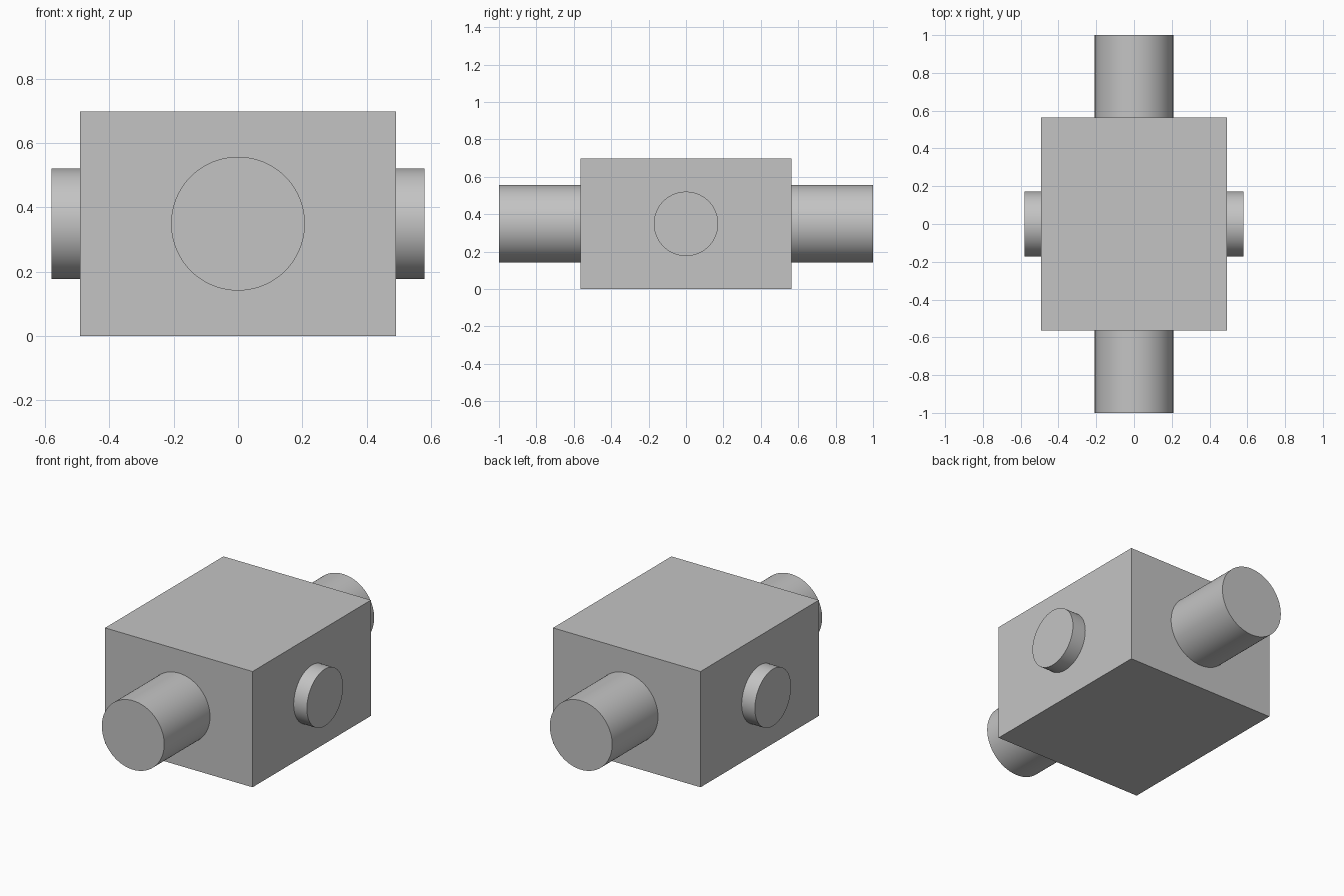
import bpy
import math

if "Cube" in bpy.data.objects:
    bpy.data.objects.remove(bpy.data.objects["Cube"])

HX, HY, H = 0.492, 0.564, 0.698   # block half width, half depth, height
ZC = H / 2                        # shaft height

grey = bpy.data.materials.new("light_grey")
grey.diffuse_color = (0.55, 0.55, 0.55, 1)
grey.use_nodes = True
grey.node_tree.nodes["Principled BSDF"].inputs["Base Color"].default_value = grey.diffuse_color


def stub(name, axis, side, radius, inner, outer):
    """Round stub sticking out of the block along x or y."""
    mid = side * (inner + outer) / 2
    loc = (mid, 0, ZC) if axis == "x" else (0, mid, ZC)
    rot = (0, math.pi / 2, 0) if axis == "x" else (math.pi / 2, 0, 0)
    bpy.ops.mesh.primitive_cylinder_add(vertices=96, radius=radius, depth=outer - inner,
                                        location=loc, rotation=rot)
    ob = bpy.context.object
    ob.name = name
    ob.data.materials.append(grey)
    bpy.ops.object.shade_smooth_by_angle(angle=math.radians(30))


# Main block
bpy.ops.mesh.primitive_cube_add(size=1, location=(0, 0, ZC))
block = bpy.context.object
block.name = "main_block"
block.scale = (2 * HX, 2 * HY, H)
bpy.ops.object.transform_apply(location=False, rotation=False, scale=True)
block.data.materials.append(grey)

# Long shafts front and back, short bosses left and right
for side, fb, lr in ((-1, "front", "left"), (1, "back", "right")):
    stub(fb + "_shaft", "y", side, 0.208, HY - 0.002, 1.0)
    stub(lr + "_boss", "x", side, 0.172, HX - 0.002, 0.58)
